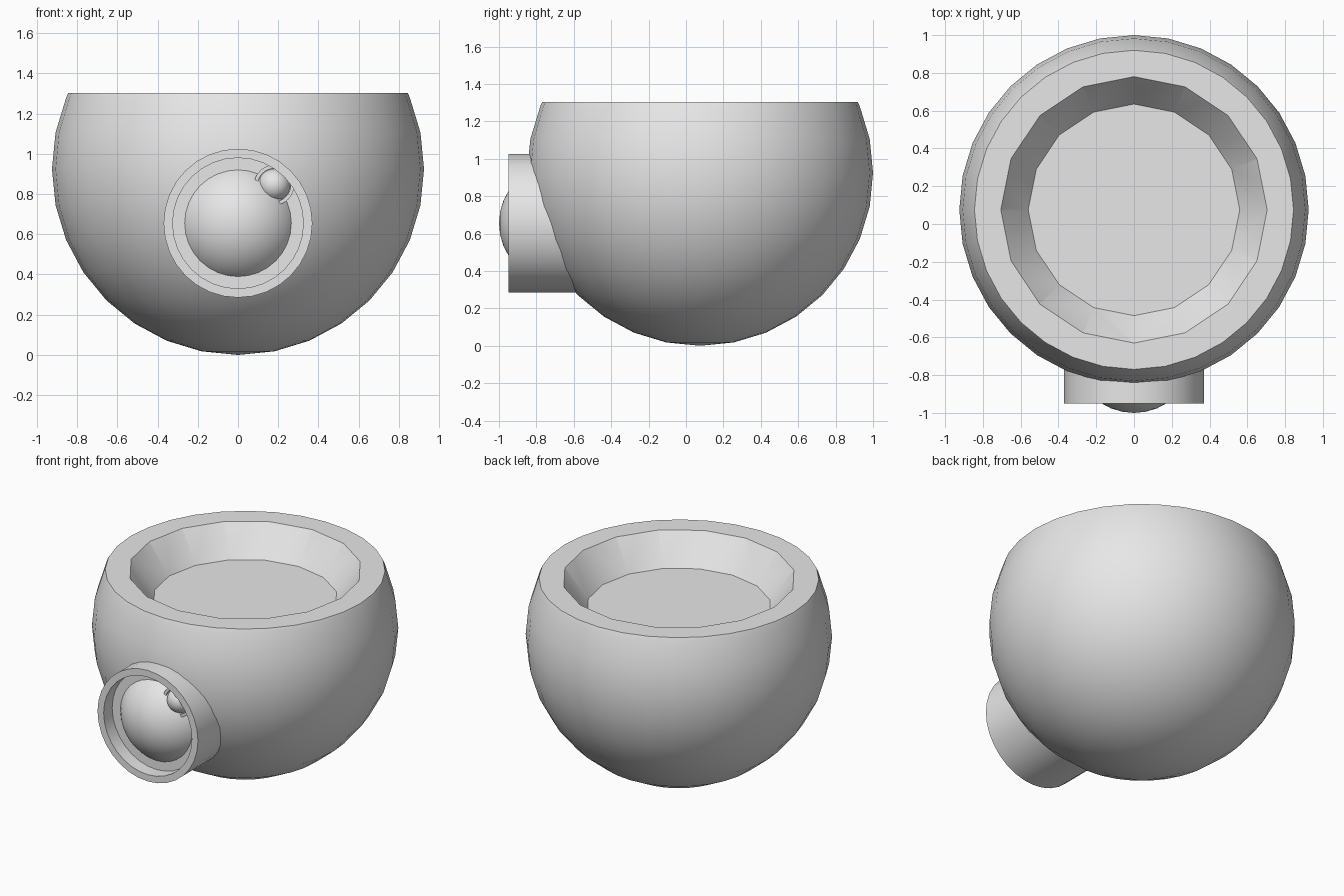
import bpy, bmesh, math
from mathutils import Matrix, Vector

old = bpy.data.objects.get("Cube")
if old:
    bpy.data.objects.remove(old, do_unlink=True)

GREY = (0.8, 0.8, 0.8, 1)
grey = bpy.data.materials.new("plain_grey")
grey.use_nodes = True
grey.diffuse_color = GREY
grey.node_tree.nodes["Principled BSDF"].inputs["Base Color"].default_value = GREY


def lathe(name, profile, segments, centre, forward=False):
    """Spin a (radius, height) profile; forward points its axis to -y."""
    bm = bmesh.new()
    verts = [bm.verts.new((r, 0, h)) for r, h in profile]
    edges = [bm.edges.new(pair) for pair in zip(verts, verts[1:])]
    bmesh.ops.spin(bm, geom=verts + edges, cent=(0, 0, 0), axis=(0, 0, 1),
                   angle=math.tau, steps=segments, use_merge=True)
    bmesh.ops.remove_doubles(bm, verts=bm.verts, dist=1e-4)
    bmesh.ops.recalc_face_normals(bm, faces=bm.faces)
    turn = Matrix.Rotation(math.pi / 2 if forward else 0, 4, 'X')
    bm.transform(Matrix.Translation(Vector(centre)) @ turn)
    mesh = bpy.data.meshes.new(name)
    bm.to_mesh(mesh)
    bm.free()
    mesh.materials.append(grey)
    obj = bpy.data.objects.new(name, mesh)
    bpy.context.collection.objects.link(obj)
    return obj


def smooth(obj):
    bpy.ops.object.select_all(action='DESELECT')
    obj.select_set(True)
    bpy.context.view_layer.objects.active = obj
    bpy.ops.object.shade_smooth_by_angle(angle=math.radians(30))


def arc(radius, start, end, steps):
    """Meridian points of a ball, from one latitude to another."""
    angles = [math.radians(start + (end - start) * i / steps) for i in range(steps + 1)]
    return [(radius * math.cos(a), radius * math.sin(a)) for a in angles]


def barrel(name, outer, inner, length, recess, centre):
    """Solid round housing with a shallow recess in its front."""
    floor = length - recess
    smooth(lathe(name, [(0, 0), (outer, 0), (outer, length), (inner, length),
                        (inner, floor), (0, floor)], 32, centre, True))


def ball(name, radius, centre):
    smooth(lathe(name, arc(radius, -90, 90, 16), 32, centre, True))


# Round body with a flat cut top
R, TOP = 0.925, 1.302
CENTRE = (0, 0.075, R)
cut = TOP - R
body = lathe("round_body", arc(R, -90, 22.5, 10)
             + [(math.sqrt(R * R - cut * cut), cut), (0, cut)], 32, CENTRE)

# Tapered basin sunk into the top
DEPTH, RISE, WIDE, NARROW = 0.19, 0.1, 0.705, 0.56
slope = (WIDE - NARROW) / DEPTH
cutter = lathe("basin_cutter", [(0, -DEPTH), (NARROW, -DEPTH),
                                (WIDE + slope * RISE, RISE), (0, RISE)],
               16, (0, 0.075, TOP))
cutter.hide_render = True
mod = body.modifiers.new("basin", 'BOOLEAN')
mod.operation, mod.solver, mod.object = 'DIFFERENCE', 'EXACT', cutter
bpy.context.view_layer.objects.active = body
bpy.ops.object.modifier_apply(modifier=mod.name)
bpy.data.objects.remove(cutter, do_unlink=True)
smooth(body)

# Eye housing and domed lens on the front
EYE_Z = 0.655
barrel("eye_housing", 0.37, 0.325, 0.45, 0.09, (0, -0.5, EYE_Z))
ball("eye_lens", 0.322, (0, -0.678, EYE_Z))

# Small glint bead in its own collar, up and to the left of the lens
barrel("glint_collar", 0.1, 0.082, 0.12, 0.03, (0.18, -0.78, EYE_Z + 0.19))
ball("glint_bead", 0.08, (0.18, -0.865, EYE_Z + 0.19))
